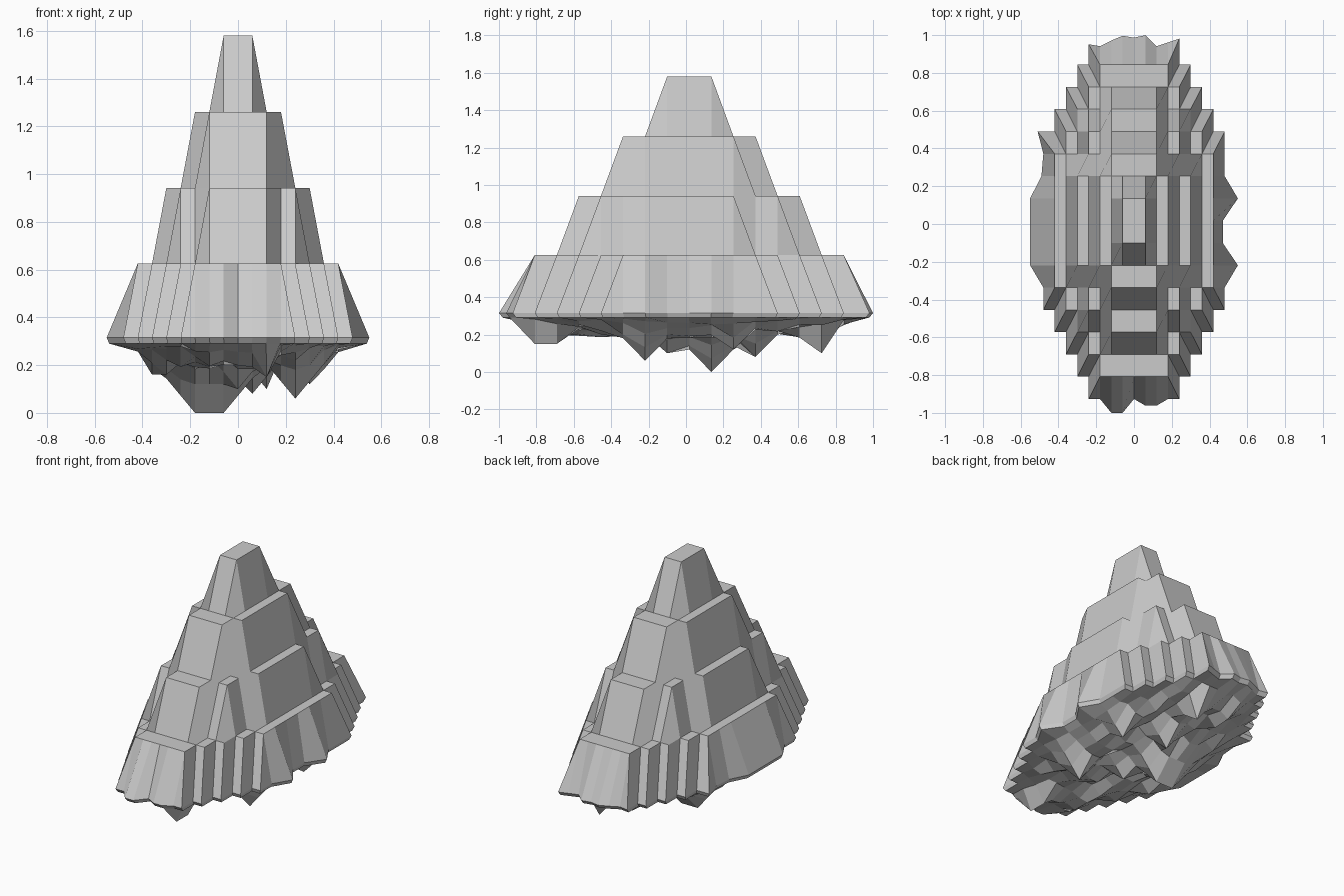
import bpy, bmesh, random
from math import hypot

if "Cube" in bpy.data.objects:
    bpy.data.objects.remove(bpy.data.objects["Cube"])

random.seed(4)
DX, DY, Y0 = 0.06, 0.118, 0.0175

# Terraces: height, then half-width (in grid steps) for each row away from the middle
TIERS = [
    (1.58, [1, 1]),
    (1.26, [3, 3, 3, 2]),
    (0.942, [5, 5, 5, 4, 4, 2]),
    (0.625, [7, 7, 7, 7, 6, 5, 4, 3]),
    (0.315, [8, 8, 8, 8, 8, 7, 6, 5, 4]),
]
RIM_Z, RIM = TIERS[-1]

# Ragged outline: sideways pushes of single rim points
PUSH = {(8, 1): (.07, 0), (8, -2): (.07, 0), (8, 0): (-.01, 0), (8, -1): (-.01, 0),
        (-8, 4): (-.03, 0), (-8, 2): (-.01, 0),
        (-2, -8): (0, -.073), (-1, -8): (0, -.073), (1, -8): (0, -.035), (2, -8): (0, -.035),
        (-2, 8): (0, .01), (-1, 8): (0, .035), (0, 8): (0, .025), (1, 8): (0, .038),
        (2, 8): (0, -.02), (4, 8): (0, .02), (-3, 8): (0, -.02), (-4, 8): (0, -.01)}
for row in range(-2, 2):
    PUSH[(-8, row)] = (-.07, 0)

# Hanging rock points: grid column, row, lowest z
PEAKS = [(-2, 1, 0), (-3, 1, 0), (-1, 1, 0), (4, -2, .06), (2, -7, .15), (2, -6, .15),
         (2, 6, .10), (1, 3, .08), (0, -1, .10), (5, 2, .12), (-6, -1, .16), (-5, -2, .16)]


def inside(i, j):
    return abs(j) < len(RIM) and abs(i) <= RIM[abs(j)]


def cell(i, j):
    return all(inside(a, b) for a in (i, i + 1) for b in (j, j + 1))


def on_rim(i, j):
    return not all(cell(a, b) for a in (i - 1, i) for b in (j - 1, j))


def terrace(i, j):
    for z, widths in TIERS:
        if abs(j) < len(widths) and abs(i) <= widths[abs(j)]:
            return z


def underside(i, j):
    if on_rim(i, j):
        return RIM_Z - .025
    beside_rim = any(on_rim(i + a, j + b) for a in (-1, 0, 1) for b in (-1, 0, 1))
    z = random.uniform(.25, .285) if beside_rim else random.uniform(.18, .25)
    for a, b, low in PEAKS:
        d = hypot((i - a) * .6, j - b)
        if d == 0 or not beside_rim:
            z = min(z, low + .12 * d)
    return z


def grid_part(name, height, flip):
    verts, faces, index = [], [], {}
    for j in range(-8, 9):
        for i in range(-8, 9):
            if inside(i, j):
                px, py = PUSH.get((i, j), (0, 0))
                s = .98 if flip and on_rim(i, j) else 1
                index[i, j] = len(verts)
                verts.append(((i * DX + px) * s, (Y0 + j * DY + py) * s, height(i, j)))
    for i, j in index:
        if not cell(i, j):
            continue
        f = [index[i, j], index[i + 1, j], index[i + 1, j + 1], index[i, j + 1]]
        zs = [verts[k][2] for k in f]
        parts = [f]
        # Lowest slope: fold the corner cells outward so they form ribs
        if not flip and min(zs) == RIM_Z and zs[0] + zs[2] != zs[1] + zs[3]:
            if (i + .5) * (j + .5) < 0:
                f = f[1:] + f[:1]
            parts = [[f[0], f[1], f[2]], [f[0], f[2], f[3]]]
        faces += [p[::-1] if flip else p for p in parts]
    mesh = bpy.data.meshes.new(name)
    mesh.from_pydata(verts, [], faces)
    obj = bpy.data.objects.new(name, mesh)
    bpy.context.collection.objects.link(obj)
    return obj


# Stepped upper slopes and the rough rock below
mountain = grid_part("stepped_mountain", terrace, False)
grid_part("rocky_underside", underside, True)

# Thin rim band turning under towards the rock
bm = bmesh.new()
bm.from_mesh(mountain.data)
border = [e for e in bm.edges if e.is_boundary]
new = bmesh.ops.extrude_edge_only(bm, edges=border)["geom"]
for v in new:
    if isinstance(v, bmesh.types.BMVert):
        v.co = (v.co.x * .98, v.co.y * .98, v.co.z - .025)
bmesh.ops.recalc_face_normals(bm, faces=bm.faces)
if max(bm.faces, key=lambda f: f.calc_center_median().z).normal.z < 0:
    bmesh.ops.reverse_faces(bm, faces=bm.faces)
bm.to_mesh(mountain.data)
bm.free()
